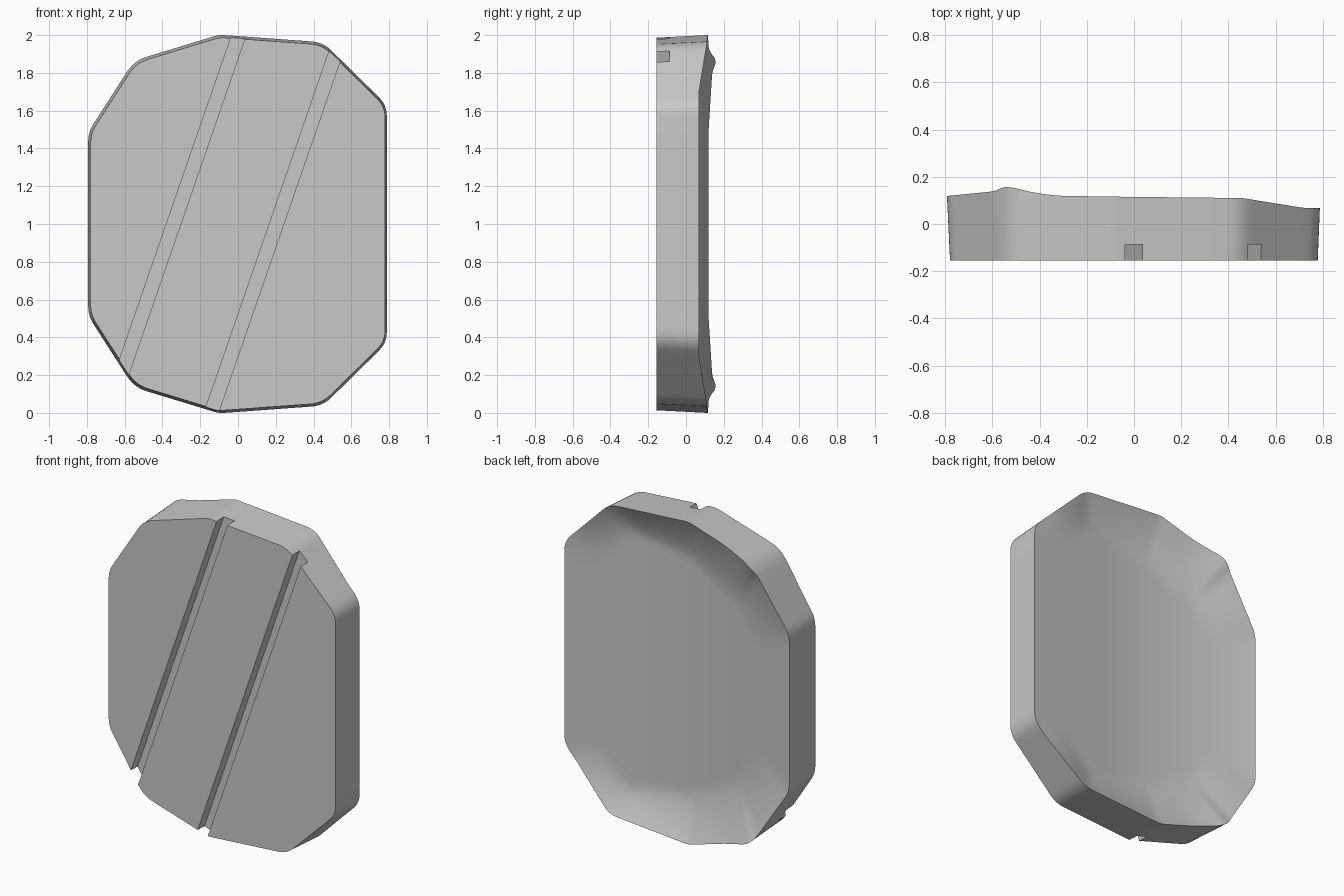
import bpy, bmesh
from mathutils import Vector

cube = bpy.data.objects.get("Cube")
if cube:
    bpy.data.objects.remove(cube, do_unlink=True)

FRONT_Y = -0.155
# Upper half of the outline: x, height above the middle, corner trim
UPPER = [(0.788, 0.63, 0.06), (0.45, 0.962, 0.06), (-0.10, 1.002, 0.03),
         (-0.55, 0.865, 0.07), (-0.793, 0.487, 0.05)]
CORNERS = UPPER + [(x, -h, t) for x, h, t in reversed(UPPER)]
# Height of the back rim along x
RIM = [(-0.8, 0.118), (-0.59, 0.139), (-0.565, 0.152), (-0.54, 0.158), (-0.5, 0.151),
       (-0.42, 0.132), (-0.33, 0.12), (-0.1, 0.116), (0.46, 0.11), (0.72, 0.068), (0.8, 0.068)]


def rim_height(x):
    for (x0, y0), (x1, y1) in zip(RIM, RIM[1:]):
        if x <= x1:
            return y0 + (y1 - y0) * (x - x0) / (x1 - x0)
    return RIM[-1][1]


def dish_height(x):
    """Straight ramp down from the left edge, then an arc up to the right edge."""
    d = 0.25 - x
    return 0.03 - 0.071 * d + 0.149 * max(0, d) ** 2


def band_width(x):
    """Share of the radius over which the rim falls to the dish."""
    return 0.27 - 0.2 * max(-0.4, min(0.4, x))


def outline():
    """Rounded corners joined by subdivided straight edges."""
    rounded = []
    for i, (x, h, trim) in enumerate(CORNERS):
        c = Vector((x, h))
        before = Vector(CORNERS[i - 1][:2])
        after = Vector(CORNERS[(i + 1) % len(CORNERS)][:2])
        a = c + (before - c).normalized() * trim
        b = c + (after - c).normalized() * trim
        rounded.append([a * (1 - t) ** 2 + c * 2 * t * (1 - t) + b * t * t
                        for t in (k / 6 for k in range(7))])
    pts = []
    for i, arc in enumerate(rounded):
        nxt = rounded[(i + 1) % len(rounded)][0]
        pts += arc + [arc[-1].lerp(nxt, k / 8) for k in range(1, 8)]
    return pts


def finish(bm, name):
    bmesh.ops.recalc_face_normals(bm, faces=bm.faces)
    mesh = bpy.data.meshes.new(name)
    bm.to_mesh(mesh)
    bm.free()
    obj = bpy.data.objects.new(name, mesh)
    bpy.context.collection.objects.link(obj)
    return obj


# Plate: flat front, tapered wall, dished back
pts = outline()
bm = bmesh.new()
front = [bm.verts.new((p.x * 0.986 + 0.002, FRONT_Y, 1 + p.y * 0.986)) for p in pts]
bm.faces.new(front)
rings = [front]
STEPS = 30
for k in range(STEPS):
    s = 1 - k / STEPS
    ring = []
    for p in pts:
        fall = max(0, 1 - (1 - s) / band_width(p.x)) ** 1.5
        rise = fall * (rim_height(p.x) - dish_height(p.x))
        ring.append(bm.verts.new((p.x * s, dish_height(p.x * s) + rise, 1 + p.y * s)))
    rings.append(ring)
n = len(pts)
for r0, r1 in zip(rings, rings[1:]):
    for i in range(n):
        j = (i + 1) % n
        bm.faces.new((r0[i], r0[j], r1[j], r1[i]))
middle = bm.verts.new((0, dish_height(0), 1))
for i in range(n):
    bm.faces.new((rings[-1][i], rings[-1][(i + 1) % n], middle))
plate = finish(bm, "plate")


# Two slanted grooves across the front
def cut_groove(x_mid, slope=0.346, width=0.076, floor_y=-0.087):
    bm = bmesh.new()
    bmesh.ops.create_cube(bm, size=1)
    for v in bm.verts:
        z = 1 + v.co.z * 2.6
        v.co = (x_mid + slope * (z - 1) + v.co.x * width,
                floor_y if v.co.y > 0 else FRONT_Y - 0.1, z)
    cutter = finish(bm, "groove_cutter")
    cutter.hide_render = True
    mod = plate.modifiers.new("groove", 'BOOLEAN')
    mod.operation = 'DIFFERENCE'
    mod.solver = 'EXACT'
    mod.object = cutter
    bpy.ops.object.modifier_apply(modifier=mod.name)
    bpy.data.objects.remove(cutter, do_unlink=True)


bpy.context.view_layer.objects.active = plate
plate.select_set(True)
for x_mid in (-0.341, 0.204):
    cut_groove(x_mid)

# Single grey material
grey = bpy.data.materials.new("grey")
grey.use_nodes = True
colour = (0.58, 0.58, 0.58, 1)
grey.diffuse_color = colour
grey.node_tree.nodes["Principled BSDF"].inputs["Base Color"].default_value = colour
plate.data.materials.clear()
plate.data.materials.append(grey)
bpy.ops.object.shade_smooth_by_angle(angle=0.5)
